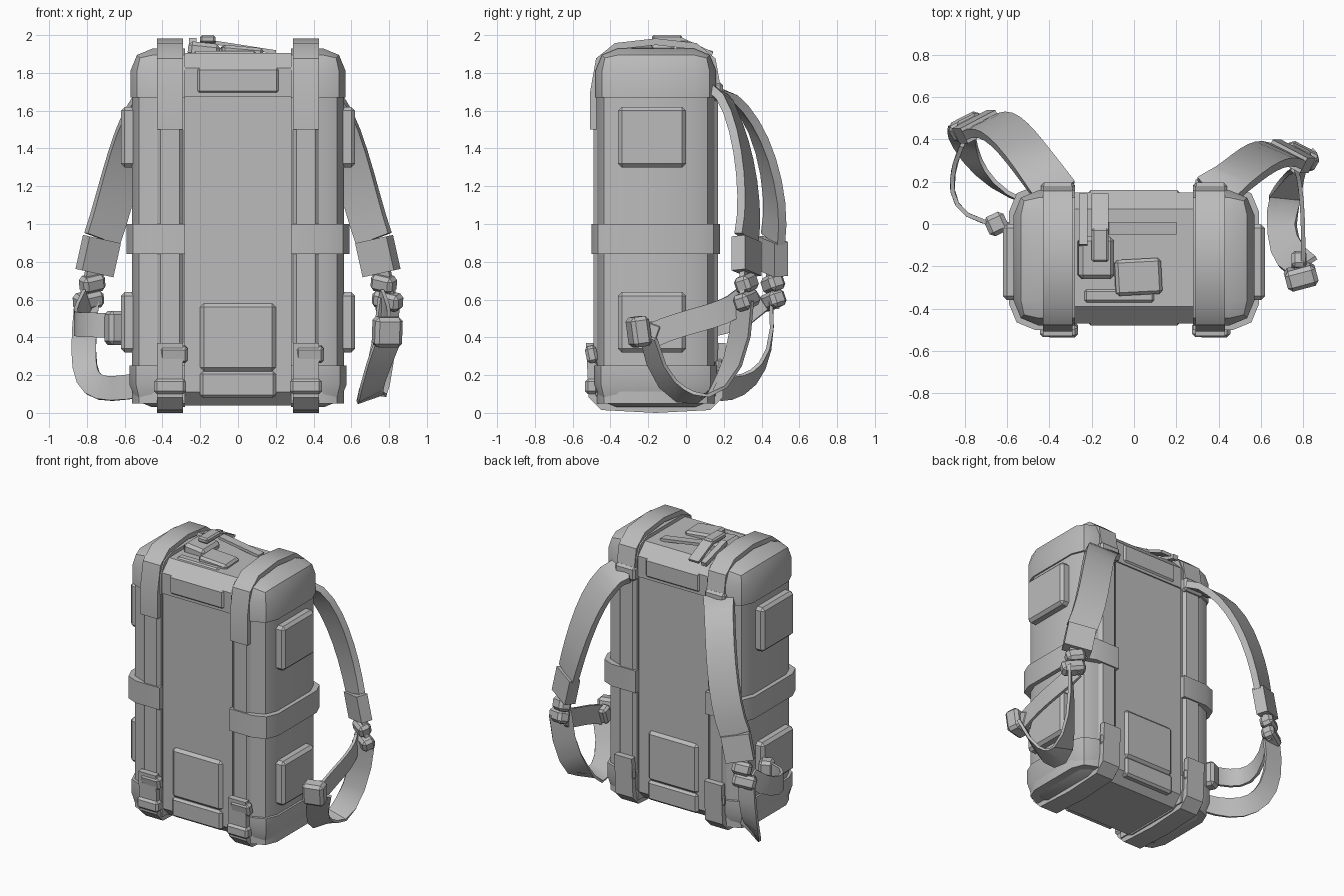
import bpy
import bmesh
from math import radians, cos, sin, pi
from mathutils import Vector
from mathutils.geometry import interpolate_bezier

if "Cube" in bpy.data.objects:
    bpy.data.objects.remove(bpy.data.objects["Cube"], do_unlink=True)

# Shared layout of the pack body
MIDDLE = -.16
HALF_DEPTH = .29
STRAP_X = .36
STRAP_WIDTH = .14
ACROSS = Vector((1, 0, 0))
UPRIGHT = Vector((0, 0, 1))

shade = (.5, .5, .5, 1)
gray = bpy.data.materials.new("plain gray")
gray.use_nodes = True
gray.diffuse_color = shade
gray.node_tree.nodes["Principled BSDF"].inputs["Base Color"].default_value = shade


def finish(name, bm):
    bmesh.ops.recalc_face_normals(bm, faces=bm.faces)
    mesh = bpy.data.meshes.new(name)
    bm.to_mesh(mesh)
    bm.free()
    mesh.materials.append(gray)
    part = bpy.data.objects.new(name, mesh)
    bpy.context.collection.objects.link(part)
    bpy.ops.object.select_all(action='DESELECT')
    part.select_set(True)
    bpy.context.view_layer.objects.active = part
    bpy.ops.object.shade_smooth_by_angle(angle=radians(35))
    return part


def block(name, centre, size, rounding=.015, steps=1, pick=None, turn=(0, 0, 0)):
    """Box whose edges are rounded where pick(edge middle) is true."""
    bm = bmesh.new()
    bmesh.ops.create_cube(bm, size=1)
    bmesh.ops.scale(bm, vec=size, verts=bm.verts)
    chosen = []
    for edge in bm.edges:
        first, second = edge.verts
        if pick is None or pick((first.co + second.co) / 2):
            chosen.append(edge)
    bmesh.ops.bevel(bm, geom=chosen, offset=rounding, segments=steps,
                    profile=.5, affect='EDGES')
    part = finish(name, bm)
    part.location = centre
    part.rotation_euler = [radians(angle) for angle in turn]


def ribbon(name, path, width, start_dir, end_dir=None, thickness=.03):
    """Flat band along a path; its width direction turns from start to end."""
    start_dir = Vector(start_dir)
    end_dir = Vector(end_dir) if end_dir else start_dir
    path = [Vector(point) for point in path]
    last = len(path) - 1
    bm = bmesh.new()
    rings = []
    for i, point in enumerate(path):
        along = (path[min(i + 1, last)] - path[max(i - 1, 0)]).normalized()
        side = start_dir.lerp(end_dir, i / last)
        side = (side - along * side.dot(along)).normalized()
        depth = along.cross(side) * thickness / 2
        side *= width / 2
        corners = (side + depth, depth - side, -side - depth, side - depth)
        rings.append([bm.verts.new(point + corner) for corner in corners])
    for ring, following in zip(rings, rings[1:]):
        for i in range(len(ring)):
            bm.faces.new((ring[i - 1], ring[i], following[i], following[i - 1]))
    bm.faces.new(rings[0])
    bm.faces.new(rings[-1])
    finish(name, bm)


def bend(start, start_handle, end_handle, end, count=8):
    points = [Vector(p) for p in (start, start_handle, end_handle, end)]
    return interpolate_bezier(*points, count)


def arch(x, z, height, half_depth, power):
    """Squared arch in the side plane, running from front to back."""
    points = []
    for step in range(7):
        angle = pi * step / 6
        sideways, rise = cos(angle), sin(angle)
        sign = 1 if sideways > 0 else -1
        y = MIDDLE - sign * half_depth * abs(sideways) ** power
        points.append((x, y, z + height * max(rise, 0) ** power))
    return points


# Centre body and the lid cover over it
block("centre_body", (0, MIDDLE, .97), (.64, 2 * HALF_DEPTH + .02, 1.86), .07,
      pick=lambda m: m.x == 0)
block("lid_cover", (0, MIDDLE, 1.79), (.6, 2 * HALF_DEPTH + .04, .23), .08,
      pick=lambda m: m.x == 0 and m.z > 0)

# Bars and pockets on the front and back
for face, y in (("front", MIDDLE - HALF_DEPTH), ("back", MIDDLE + HALF_DEPTH)):
    block(face + "_lid_bar", (0, y, 1.76), (.44, .06, STRAP_WIDTH))
    block(face + "_bottom_bar", (0, y, .15), (.4, .06, STRAP_WIDTH))
    block(face + "_pocket", (0, y, .4), (.4, .06, .36), .02)
    for s, side in ((1, "left"), (-1, "right")):
        block(f"{side}_{face}_post", (s * STRAP_X, y, 1), (STRAP_WIDTH, .08, 1.5), .02)

for s, side in ((1, "left"), (-1, "right")):
    # Rounded side shell, caps and middle belt; ends says which way a cap rounds over
    for part, z, height, grow, ends in (
            ("side_shell", .9, 1.7, 0, 0), ("top_cap", 1.8, .26, .01, 1),
            ("bottom_cap", .14, .22, .015, -1), ("middle_belt", .92, .16, .03, 0)):
        if ends:
            def pick(m): return m.x * s >= 0 and m.z * ends >= 0
        else:
            def pick(m): return m.x * s > 0 and m.z == 0
        block(f"{side}_{part}", (s * (.42 + grow / 2), MIDDLE, z),
              (.28 + grow, .62 + 2 * grow, height), .12, 2, pick)

    # Side pockets
    for part, z in (("upper", 1.46), ("lower", .48)):
        block(f"{side}_{part}_pocket", (s * .57, MIDDLE - .02, z), (.1, .36, .32), .02)

    # Lid strap over the top, base strap underneath, and their keepers
    x = s * STRAP_X
    over = arch(x, 1.7, .265, .33, .65)
    tail = Vector(over[0]) - UPRIGHT * .2
    ribbon(side + "_lid_strap", [tail] + over, STRAP_WIDTH, ACROSS, thickness=.035)
    ribbon(side + "_base_strap", arch(x, .37, -.35, .35, .3), STRAP_WIDTH, ACROSS, thickness=.04)
    block(side + "_base_buckle", (x, -.5, .14), (.17, .07, .08))
    block(side + "_base_keeper", (x + .02, -.5, .31), (.15, .06, .09), turn=(12, 0, 0))
    block(side + "_back_keeper", (x, .18, .25), (.16, .04, .08))
    block(side + "_back_anchor", (x, .16, 1.7), (.16, .07, .1))

# Carry handle and fastenings on the lid
block("carry_handle", (-.16, -.1, 1.98), (.08, .16, .04), .01)
ribbon("handle_tail", [(-.16, -.03, 1.98), (-.16, .14, 1.9)], .08, ACROSS, thickness=.02)
ribbon("thin_handle_strip", [(-.24, -.1, 1.97), (-.24, .14, 1.9)], .04, ACROSS)
block("handle_block", (-.18, MIDDLE, 1.92), (.17, .2, .08), .02, turn=(0, 6, 0))
block("lid_plate", (.02, -.25, 1.91), (.22, .17, .06), turn=(0, 5, 3))
block("lid_front_plate", (-.07, -.34, 1.89), (.34, .07, .05))
ribbon("lid_tongue", [(-.12, -.02, 1.96), (.2, -.02, 1.91)], .06, (0, 1, 0), thickness=.02)

# Shoulder straps: padded band, sleeve, webbing neck and adjuster
for s, side, reach in ((1, "left", .32), (-1, "right", .46)):
    end = Vector((s * .72, reach, .92))
    slant = Vector((1, -s / 2, 0))
    drop = Vector((s * .04, 0, -.18))
    band = bend((s * STRAP_X, .14, 1.7), (s * .54, reach * .8, 1.7),
                (s * .62, reach + .05, 1.2), end, 10)
    ribbon(side + "_shoulder_pad", band, .2, ACROSS, slant, .045)
    ribbon(side + "_pad_sleeve", [end, end + drop], .19, slant, thickness=.08)
    ribbon(side + "_webbing_neck", [end + drop, end + drop * 2], .1, slant)
    for part, along, width in (("upper", 1.3, .13), ("lower", 1.8, .16)):
        block(f"{side}_{part}_adjuster", end + drop * along, (width, .09, .09), .02,
              turn=(15, s * 12, -s * 27))

# Left webbing: hanging loop and hip belt meeting at a clip
ribbon("left_webbing_loop", bend((.8, .3, .6), (.75, .3, 0), (.6, -.1, -.1), (.8, -.2, .4), 10),
       .15, (.7, .7, 0), (.8, .2, .5), .02)
ribbon("left_hip_belt", bend((.75, .3, .6), (.8, .2, .5), (.8, 0, .5), (.8, -.2, .4)),
       .13, UPRIGHT, thickness=.02)
block("left_clip", (.79, -.25, .43), (.15, .1, .16), .02, turn=(8, 0, 15))
block("left_clip_tongue", (.78, -.18, .42), (.07, .08, .12), turn=(-20, 0, 0))

# Right webbing: loop sewn to the base, and hip belt ending in a clip
ribbon("right_webbing_loop",
       bend((-.8, .45, .6), (-.85, .5, .1), (-.8, .2, .1), (-.5, .1, .15), 10),
       .13, ACROSS, UPRIGHT, .02)
ribbon("right_hip_belt", bend((-.8, .4, .6), (-.9, .2, .4), (-.9, 0, .5), (-.6, 0, .45)),
       .13, UPRIGHT, thickness=.02)
block("right_clip", (-.65, 0, .45), (.1, .1, .18), .02, turn=(0, 0, 25))
